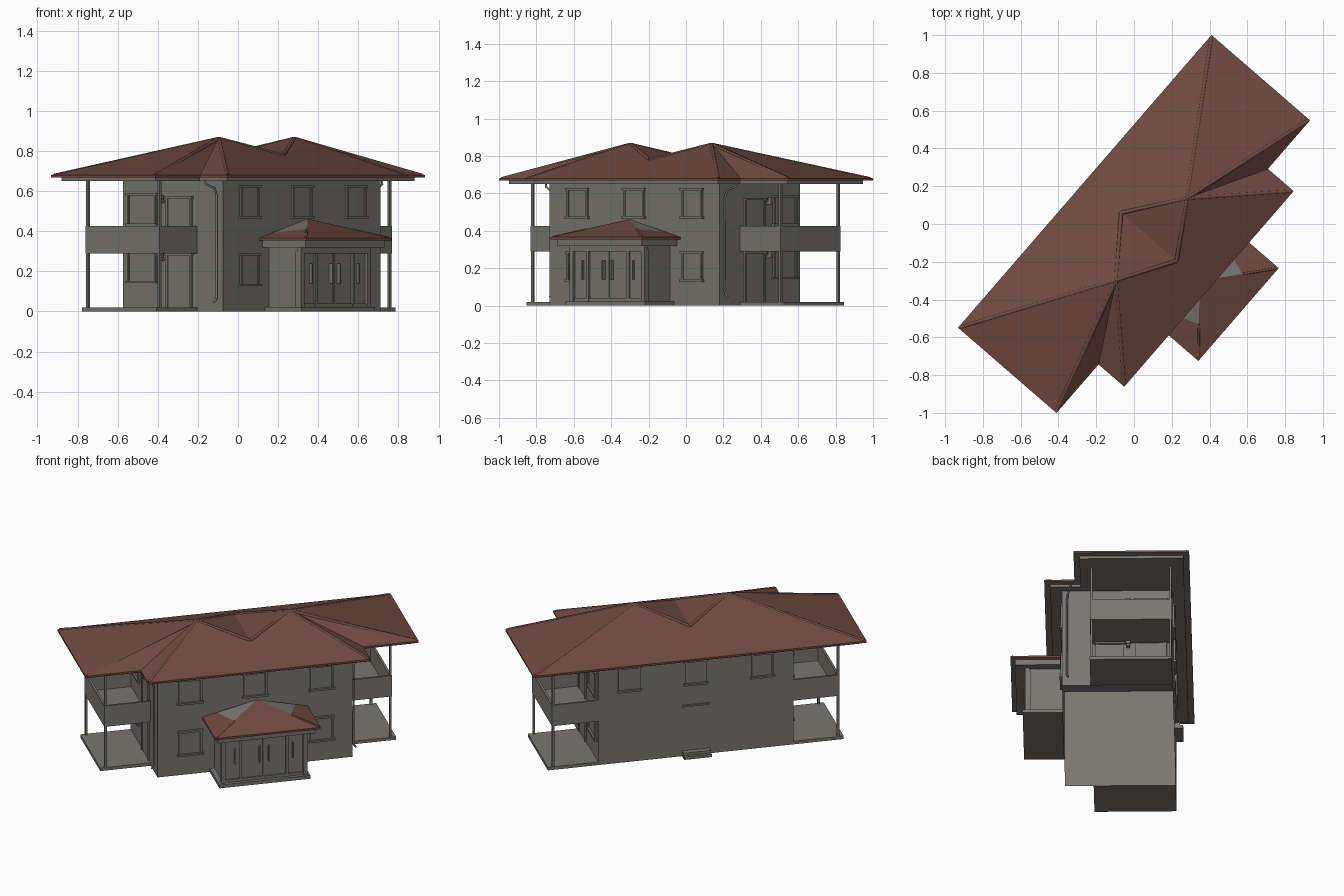
import bpy, bmesh, math
from mathutils import Matrix, Vector

if "Cube" in bpy.data.objects:
    bpy.data.objects.remove(bpy.data.objects["Cube"])

# The house is laid out square to its own axes, then turned on the site
TURN = Matrix.Rotation(math.radians(49.1), 4, 'Z')

def material(name, rgb):
    m = bpy.data.materials.new(name)
    m.diffuse_color = (*rgb, 1)
    m.use_nodes = True
    m.node_tree.nodes["Principled BSDF"].inputs["Base Color"].default_value = m.diffuse_color
    return m

GREY = material("grey_plaster", (0.195, 0.183, 0.165))
RED = material("red_roof", (0.160, 0.068, 0.054))

def finish(bm, name, mats):
    me = bpy.data.meshes.new(name)
    bm.to_mesh(me)
    bm.free()
    for m in mats:
        me.materials.append(m)
    ob = bpy.data.objects.new(name, me)
    bpy.context.collection.objects.link(ob)
    ob.matrix_world = TURN
    return ob

def boxes(name, specs, mat=GREY, shell=False):
    """One object from boxes given as (x0, x1, y0, y1, z0, z1); a shell has no top or bottom."""
    bm = bmesh.new()
    for x0, x1, y0, y1, z0, z1 in specs:
        m = Matrix.Translation(((x0+x1)/2, (y0+y1)/2, (z0+z1)/2)) @ \
            Matrix.Diagonal((abs(x1-x0), abs(y1-y0), abs(z1-z0), 1))
        bmesh.ops.create_cube(bm, size=1, matrix=m)
    if shell:
        bm.normal_update()
        caps = [f for f in bm.faces if abs(f.normal.z) > .5]
        bmesh.ops.delete(bm, geom=caps, context='FACES')
    return finish(bm, name, [mat])

def both(specs):
    return specs + [(-b, -a, c, d, e, f) for a, b, c, d, e, f in specs]

def roof(name, outline, z, thick, faces):
    """Red eave band and grey underside from an outline, plus slopes (points, material index)."""
    bm = bmesh.new()
    top = [Vector((x, y, z)) for x, y in outline]
    low = [p - Vector((0, 0, thick)) for p in top]
    n = len(top)
    bands = [([low[i], low[(i+1) % n], top[(i+1) % n], top[i]], 0) for i in range(n)]
    for pts, idx in faces + bands + [(low[::-1], 1)]:
        f = bm.faces.new([bm.verts.new(p) for p in pts])
        f.material_index = idx
    bmesh.ops.remove_doubles(bm, verts=bm.verts, dist=0.0005)
    bmesh.ops.recalc_face_normals(bm, faces=bm.faces)
    return finish(bm, name, (RED, GREY))

def tubes(name, paths, r, mat):
    cu = bpy.data.curves.new(name, 'CURVE')
    cu.dimensions = '3D'
    cu.bevel_depth = r
    cu.bevel_resolution = 1
    cu.use_fill_caps = True
    for path in paths:
        s = cu.splines.new('POLY')
        s.points.add(len(path) - 1)
        for p, c in zip(s.points, path):
            p.co = (*c, 1)
    cu.materials.append(mat)
    ob = bpy.data.objects.new(name, cu)
    bpy.context.collection.objects.link(ob)
    ob.matrix_world = TURN

# Walls (hollow, open below), back step and lintel
boxes("main_walls", [(-.6, .6, -.42, .24, 0, .655)], shell=True)
boxes("back_step", [(-.085, .085, .24, .275, 0, .035), (-.085, .085, .24, .295, 0, .018)])
boxes("back_lintel", [(-.085, .085, .24, .25, .325, .335)])

# Main roof: two peaks with a level valley between them
E = .680
P1, P2 = Vector((-.287, -.123, .869)), Vector((.287, -.123, .869))
F, B = Vector((0, -.297, .781)), Vector((0, .09, .781))
left = [(0, .345), (-1.025, .345), (-1.025, -.345), (-.685, -.345), (-.685, -.525), (0, -.525)]
outline = left + [(-x, y) for x, y in left[-2:0:-1]]
faces = []
for s, P in ((1, P1), (-1, P2)):
    q = [Vector((x*s, y, E)) for x, y in left]
    for a, b in zip(q[1:-2], q[2:-1]):
        faces.append(([a, b, P], 0))
    faces += [([q[0], q[1], P, B], 0), ([q[4], q[5], F, P], 0), ([P, F, B], 0)]
roof("main_roof", outline, E, .012, faces)
drop = Vector((0, 0, .008))
caps = [[P - drop, Vector((x*s, y, E - .003))] for s, P in ((1, P1), (-1, P2))
        for x, y in ((-1.012, .335), (-1.012, -.335), (-.675, -.515))]
caps += [[P - drop, Q - drop/2] for P in (P1, P2) for Q in (F, B)]
tubes("ridge_caps", caps, .011, RED)
boxes("soffit", [(-.985, .985, -.31, .31, .65, .668), (-.65, .65, -.49, -.3, .65, .668)])

# End balconies: ground slab, upper floor, parapet and posts
boxes("terrace_slabs", both([(.6, .91, -.25, .24, 0, .02)]))
boxes("balcony_floors", both([(.6, .875, -.245, .235, .288, .305)]))
boxes("balcony_parapets", both([(.871, .885, -.25, .24, .288, .425),
                                (.6, .871, -.25, -.237, .288, .425),
                                (.6, .871, .227, .24, .288, .425)]))
boxes("balcony_posts", both([(.869, .883, -.247, -.233, .02, .655),
                             (.869, .883, .225, .239, .02, .655)]))

# Windows and doors, built as raised frames on a wall
def opening(u, z0, z1, w, sill=True):
    """Frame pieces as (u0, u1, z0, z1, depth)."""
    h, t = w/2, .012
    out = [(u-h, u-h+t, z0, z1, .01), (u+h-t, u+h, z0, z1, .01),
           (u-h-.006, u+h+.006, z1-t, z1, .015), (u-h+t, u+h-t, z0, z1-t, .003)]
    if sill:
        out.append((u-h-.008, u+h+.008, z0-.004, z0+.008, .016))
    return out

front = [f for u in (-.4, 0, .41) for f in opening(u, .468, .628, .145)]
front += [f for u in (-.4, .41) for f in opening(u, .13, .29, .145)]
boxes("front_windows", [(a, b, -.42-d, -.42, e, f) for a, b, e, f, d in front])
back = [f for u in (-.41, 0, .41) for f in opening(u, .468, .628, .135)]
boxes("back_windows", [(a, b, .24, .24+d, e, f) for a, b, e, f, d in back])
side, lamps = [], []
for z in (0.02, .305):
    side += opening(.11, z+.125, z+.285, .19) + opening(-.135, z, z+.27, .17, False)
    lamps += [(.6, .63, -.035, -.015, z+.235, z+.25), (.615, .635, -.04, -.01, z+.25, z+.275)]
boxes("side_doors_and_windows", both([(.6, .6+d, a, b, e, f) for a, b, e, f, d in side]))
boxes("wall_lamps", both(lamps))

# Downpipes at the front corners, curving back up to the eaves
tubes("downpipes", [[(s*.675, -.365, .655), (s*.67, -.37, .635), (s*.625, -.385, .615),
                     (s*.614, -.39, .58), (s*.613, -.39, .07), (s*.628, -.385, .045)]
                    for s in (-1, 1)], .006, GREY)

# Entrance porch
boxes("porch_walls", [(-.25, .25, -.63, -.42, 0, .33)])
boxes("porch_base", [(-.28, .28, -.66, -.42, 0, .022)])
boxes("porch_header", [(-.265, .265, -.645, -.62, .29, .33)])
boxes("porch_frame", both([(.24, .265, -.645, -.61, .02, .3), (.135, .15, -.64, -.62, .02, .3)])
      + [(-.006, .006, -.635, -.62, .02, .29), (-.25, .25, -.638, -.62, .022, .04)])
boxes("door_handles", both([(.025, .033, -.652, -.63, .14, .24), (.175, .183, -.645, -.63, .14, .24)]))
boxes("porch_soffit", [(-.3, .3, -.705, -.42, .318, .357)])

# Porch roof: hipped, with grey upper side panels
z = .366
apex = Vector((0, -.46, .462))
A = [Vector((x, y, z)) for x, y in ((-.325, -.42), (-.325, -.732), (.325, -.732), (.325, -.42))]
pf = [([A[1], A[2], apex], 0)]
for w, c in ((A[0], A[1]), (A[3], A[2])):
    hip, wall = c.lerp(apex, .46), w.lerp(apex, .26)
    pf += [([w, c, hip, wall], 0), ([wall, hip, apex], 1)]
pf.append(([A[0], A[3], apex], 1))
roof("porch_roof", [(p.x, p.y) for p in A], z, .012, pf)
lower = Vector((0, 0, .003))
tubes("porch_ridge_caps", [[A[i].lerp(apex, .03) - lower, A[i].lerp(apex, .46) - lower]
                           for i in (1, 2)], .007, RED)
